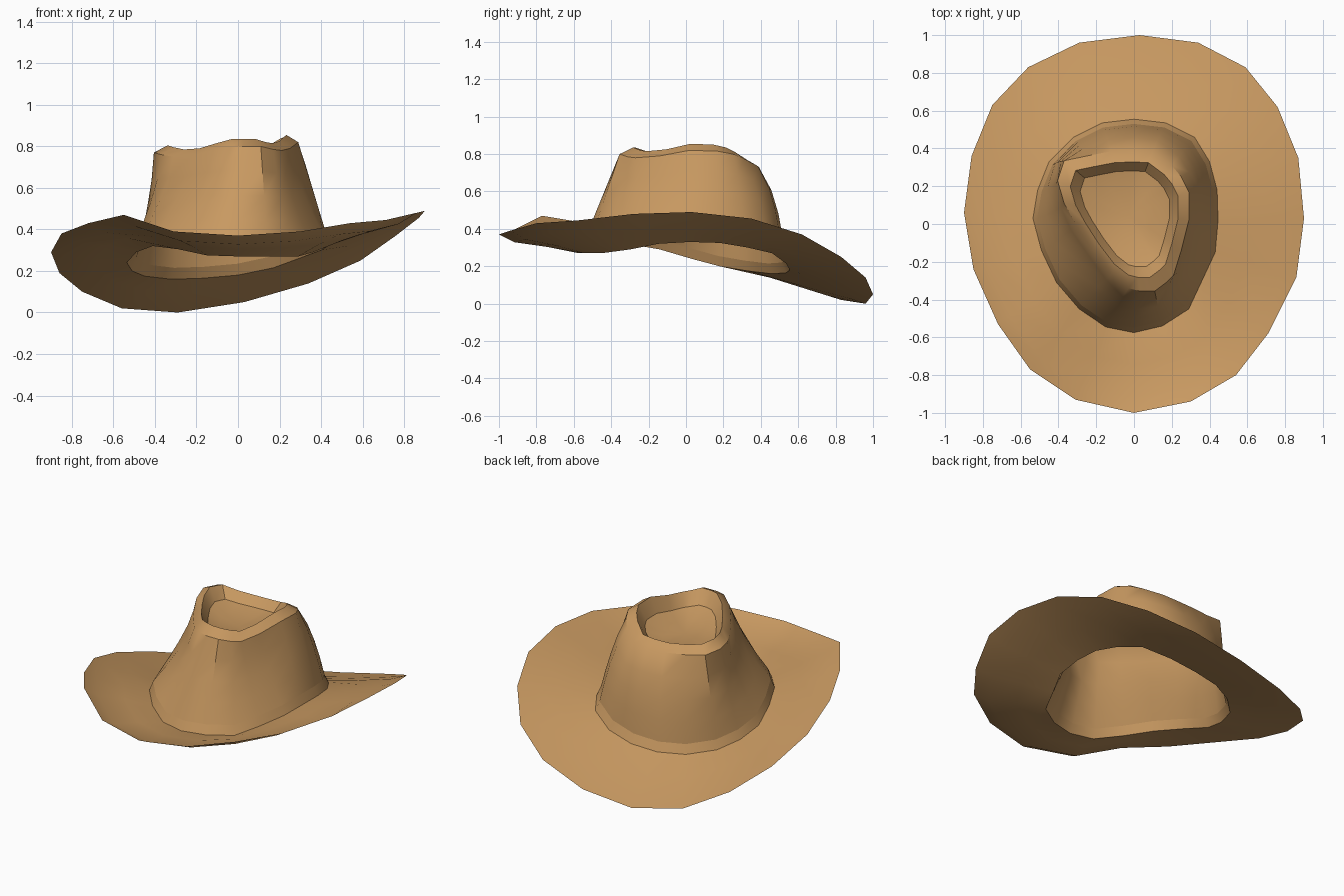
import bpy, math
from mathutils import Vector

if "Cube" in bpy.data.objects:
    bpy.data.objects.remove(bpy.data.objects["Cube"])

felt = bpy.data.materials.new("tan_felt")
felt.diffuse_color = (0.58, 0.32, 0.12, 1)
felt.use_nodes = True
felt.node_tree.nodes["Principled BSDF"].inputs["Base Color"].default_value = felt.diffuse_color


def loft(name, rings, cap=False):
    """Skin closed rings of equal point count, starting from the lowest/outermost."""
    n = len(rings[0])
    verts = [p for r in rings for p in r]
    faces = [(a * n + k, a * n + (k + 1) % n, (a + 1) * n + (k + 1) % n, (a + 1) * n + k)
             for a in range(len(rings) - 1) for k in range(n)]
    if cap:
        c = sum(rings[-1], Vector()) / n - Vector((0, 0, 0.01))
        verts.append(c)
        b = (len(rings) - 1) * n
        faces += [(b + k, b + (k + 1) % n, len(verts) - 1) for k in range(n)]
    me = bpy.data.meshes.new(name)
    me.from_pydata(verts, [], faces)
    me.materials.append(felt)
    ob = bpy.data.objects.new(name, me)
    bpy.context.collection.objects.link(ob)
    bpy.ops.object.select_all(action='DESELECT')
    ob.select_set(True)
    bpy.context.view_layer.objects.active = ob
    bpy.ops.object.shade_smooth_by_angle(angle=math.radians(35))
    return ob


def ring(pts):
    return [Vector(p) for p in pts]


def scaled(r, s, dz, c=(-0.03, 0.05)):
    return [Vector((c[0] + (p.x - c[0]) * s, c[1] + (p.y - c[1]) * s, p.z + dz)) for p in r]


# 20 spokes, starting at the front and running towards +x
edge = ring([(0, -1, .37), (.30, -.94, .39), (.54, -.80, .43), (.71, -.58, .445), (.86, -.28, .48),
             (.90, .03, .49), (.87, .35, .455), (.76, .62, .37), (.59, .83, .25), (.34, .96, .14),
             (.03, 1.0, .05), (-.29, .96, 0), (-.56, .83, .02), (-.75, .63, .10), (-.86, .36, .19),
             (-.90, .06, .29), (-.85, -.24, .38), (-.72, -.53, .43), (-.55, -.77, .47), (-.31, -.93, .39)])
base = ring([(0, -.575, .27), (.15, -.54, .27), (.29, -.45, .27), (.36, -.30, .29), (.43, -.15, .32),
             (.445, .02, .33), (.44, .18, .325), (.40, .33, .30), (.32, .46, .27), (.17, .535, .215),
             (0, .555, .18), (-.17, .535, .165), (-.32, .46, .16), (-.45, .33, .175), (-.51, .18, .20),
             (-.535, .03, .24), (-.49, -.14, .29), (-.41, -.31, .32), (-.29, -.45, .305), (-.15, -.545, .275)])
rim = ring([(.03, -.355, .80), (.11, -.355, .80), (.17, -.31, .785), (.21, -.27, .78), (.25, -.14, .79),
            (.29, .02, .82), (.29, .17, .815), (.25, .25, .80), (.20, .31, .775), (.10, .385, .735),
            (0, .39, .73), (-.12, .385, .73), (-.25, .36, .74), (-.37, .335, .76), (-.405, .23, .77),
            (-.37, .11, .76), (-.31, 0, .75), (-.22, -.14, .755), (-.12, -.27, .78), (-.03, -.34, .80)])

# Brim, dipping slightly before its edge at the front
turn = [b.lerp(e, .8) - Vector((0, 0, .022 if e.y < 0 else .005)) for b, e in zip(base, edge)]
half = [b.lerp(e, .4) - Vector((0, 0, .006)) for b, e in zip(base, edge)]
loft("brim", [edge, turn, half, base][::1])

# Sloping collar where the crown meets the brim
collar = scaled(base, .955, .055, (-.04, 0))
loft("crown_collar", [base, collar])


# Crown wall: bulges at the back, pinched at the front sides
def wall(t):
    out = []
    for k, (a, b) in enumerate(zip(collar, rim)):
        d = Vector((a.x, a.y, 0)).normalized()
        push = .035 * max(0, d.y) ** 2 - .02 * max(0, -d.x) ** 4
        if k in (2, 3, 4, 17, 18):
            push -= .02
        out.append(a.lerp(b, t) + d * push * math.sin(math.pi * t * .85))
    return out


# Crown with rolled rim and sunken top
lip = scaled(rim, .82, .035)
slope = [Vector((p.x, p.y, .55 * p.z + .45 * .69)) for p in scaled(rim, .68, 0)]
floor = [Vector((p.x, p.y, .2 * p.z + .8 * .69)) for p in scaled(rim, .42, 0)]
loft("crown", [collar, wall(.25), wall(.5), wall(.75), rim, lip, slope, floor], cap=True)
